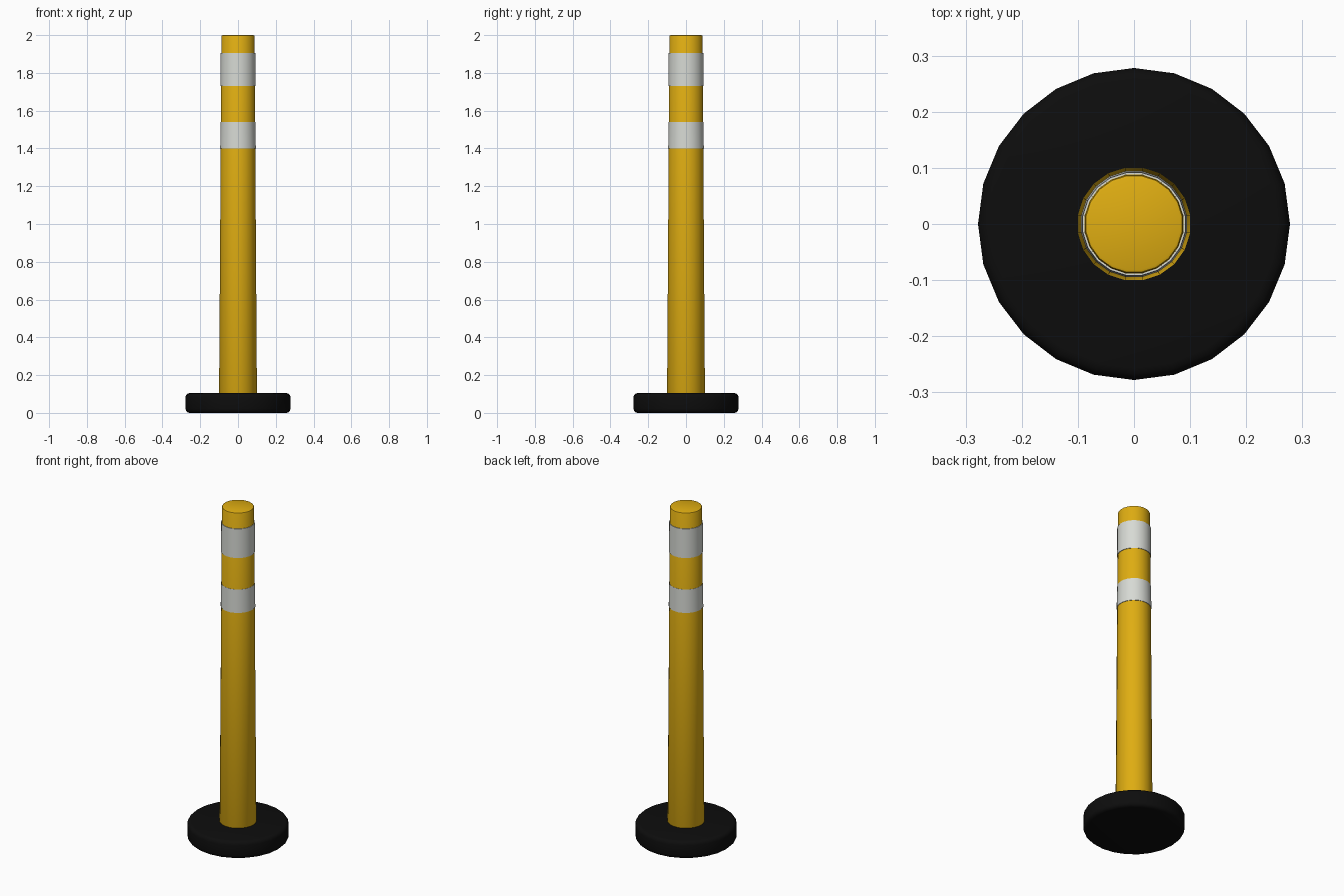
import bpy, bmesh
from math import radians, pi, cos, sin

cube = bpy.data.objects.get("Cube")
if cube:
    bpy.data.objects.remove(cube, do_unlink=True)


def material(name, color, roughness):
    m = bpy.data.materials.new(name)
    m.use_nodes = True
    m.diffuse_color = (*color, 1)
    shader = m.node_tree.nodes["Principled BSDF"]
    shader.inputs["Base Color"].default_value = (*color, 1)
    shader.inputs["Roughness"].default_value = roughness
    return m


yellow = material("safety yellow", (0.74, 0.42, 0.006), 0.5)
white = material("reflective white", (0.68, 0.70, 0.66), 0.4)
black = material("black rubber", (0.004, 0.004, 0.004), 0.8)


def rounded_disc(name, r_low, r_high, z_low, z_high, sides, mat,
                 bevel=0.0, segments=2, turn=0.0):
    """Tapered capped cylinder with rounded rims."""
    bm = bmesh.new()
    rings = []
    for r, z in ((r_low, z_low), (r_high, z_high)):
        rings.append([bm.verts.new((r * cos(turn + 2 * pi * i / sides),
                                    r * sin(turn + 2 * pi * i / sides), z))
                      for i in range(sides)])
    low, high = rings
    caps = [bm.faces.new(low[::-1]), bm.faces.new(high)]
    for i in range(sides):
        j = (i + 1) % sides
        bm.faces.new((low[i], low[j], high[j], high[i]))
    if bevel:
        rims = [e for f in caps for e in f.edges]
        bmesh.ops.bevel(bm, geom=rims, offset=bevel, segments=segments,
                        profile=0.5, affect='EDGES')
    mesh = bpy.data.meshes.new(name)
    bm.to_mesh(mesh)
    bm.free()
    mesh.materials.append(mat)
    obj = bpy.data.objects.new(name, mesh)
    bpy.context.collection.objects.link(obj)
    bpy.ops.object.select_all(action='DESELECT')
    obj.select_set(True)
    bpy.context.view_layer.objects.active = obj
    bpy.ops.object.shade_smooth_by_angle(angle=radians(35))
    return obj


# Heavy round foot
rounded_disc("base", 0.278, 0.278, 0.0, 0.105, 24, black, 0.022, 3)

# Tapered post, starting just inside the foot
SIDES = 20
TURN = pi / SIDES
rounded_disc("post", 0.1015, 0.0885, 0.09, 2.0, SIDES, yellow, 0.006, 2, TURN)

# Reflective bands wrapped around the post
rounded_disc("upper_band", 0.0935, 0.0925, 1.73, 1.905, SIDES, white, turn=TURN)
rounded_disc("lower_band", 0.0955, 0.0925, 1.40, 1.54, SIDES, white, turn=TURN)
